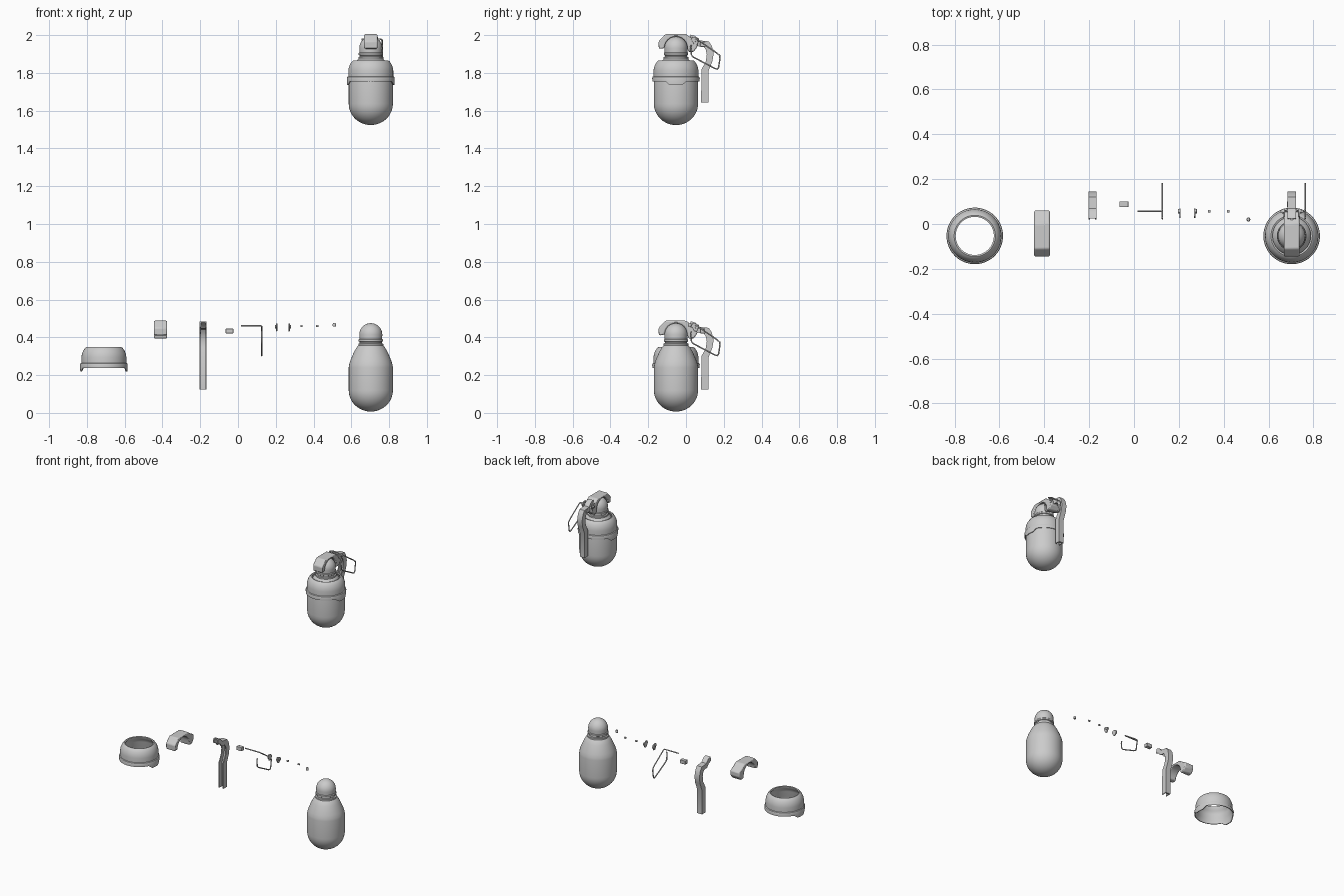
import bpy, bmesh, math
from mathutils import Vector

if "Cube" in bpy.data.objects:
    bpy.data.objects.remove(bpy.data.objects["Cube"])

CX, CY, LIFT = 0.703, -0.053, 1.517


def finish(name, bm, x=0, y=0, bevel=0, angle=35):
    bmesh.ops.recalc_face_normals(bm, faces=bm.faces)
    me = bpy.data.meshes.new(name)
    bm.to_mesh(me)
    bm.free()
    ob = bpy.data.objects.new(name, me)
    bpy.context.collection.objects.link(ob)
    ob.location = (x, y, 0)
    bpy.ops.object.select_all(action='DESELECT')
    ob.select_set(True)
    bpy.context.view_layer.objects.active = ob
    bpy.ops.object.shade_smooth_by_angle(angle=math.radians(angle))
    if bevel:
        m = ob.modifiers.new("bevel", 'BEVEL')
        m.width, m.segments, m.limit_method = bevel, 2, 'ANGLE'
    return ob


def lathe(bm, prof, n=64, closed=False, tweak=None):
    rings = []
    for r, z in prof:
        ring = []
        if r < 1e-5:
            ring = [bm.verts.new((0, 0, z))] * n
        else:
            for i in range(n):
                a = 2 * math.pi * i / n
                ring.append(bm.verts.new((r * math.cos(a), r * math.sin(a), tweak(a, z) if tweak else z)))
        rings.append(ring)
    pairs = list(zip(rings, rings[1:])) + ([(rings[-1], rings[0])] if closed else [])
    for p, q in pairs:
        for i in range(n):
            j = (i + 1) % n
            bm.faces.new(list(dict.fromkeys((p[i], p[j], q[j], q[i]))))


def prism(bm, pts, x0, x1):
    # side outline in (y, z), extruded along x
    a = [bm.verts.new((x0, *p)) for p in pts]
    b = [bm.verts.new((x1, *p)) for p in pts]
    n = len(pts)
    bm.faces.new(a)
    bm.faces.new(b[::-1])
    for i in range(n):
        bm.faces.new((a[i], a[(i + 1) % n], b[(i + 1) % n], b[i]))


def disc(cy, cz, r, n=20):
    return [(cy + r * math.cos(2 * math.pi * i / n), cz + r * math.sin(2 * math.pi * i / n)) for i in range(n)]


parts = []   # (object, assembled x)

# body: rounded base, straight wall, shoulder, ringed neck and ball top
bm = bmesh.new()
arc = [math.radians(i * 7.5) for i in range(13)]
prof = [(0.117 * math.sin(a), 0.12 - 0.113 * math.cos(a)) for a in arc]
prof += [(0.117, 0.24), (0.115, 0.255), (0.109, 0.275), (0.098, 0.302), (0.086, 0.328), (0.074, 0.348),
         (0.066, 0.356), (0.066, 0.366), (0.059, 0.369), (0.059, 0.376), (0.064, 0.379), (0.064, 0.388), (0.06, 0.392)]
prof += [(0.061 * math.cos(a), 0.414 + 0.061 * math.sin(a)) for a in arc]
prof[0] = (0, prof[0][1])
prof[-1] = (0, prof[-1][1])
lathe(bm, prof)
parts.append((finish("body", bm, CX, CY), CX))

# collar: open shell with a rim that dips into a tab on each side
def tab(a, z):
    if z > 0.248:
        return z
    d = math.degrees(math.acos(min(1, abs(math.cos(a)))))
    return z - 0.02 * max(0, min(1, (27 - d) / 12))

bm = bmesh.new()
lathe(bm, [(0.125, 0.238), (0.126, 0.256), (0.124, 0.262), (0.119, 0.265), (0.119, 0.295), (0.116, 0.313), (0.109, 0.33),
           (0.1, 0.343), (0.092, 0.349), (0.085, 0.347), (0.086, 0.338), (0.1, 0.322), (0.109, 0.302),
           (0.112, 0.27), (0.119, 0.255), (0.12, 0.238)], 80, True, tab)
parts.append((finish("collar", bm, -0.71, CY), CX))

# hood: side outline arched over the ball
bm = bmesh.new()
arch = [(CY + 0.061 * math.cos(math.radians(t)), 0.414 + 0.061 * math.sin(math.radians(t))) for t in range(0, 181, 15)]
prism(bm, [(-0.144, 0.41), (-0.145, 0.45), (-0.11, 0.488), (0.0, 0.488), (0.025, 0.47), (0.06, 0.45),
           (0.06, 0.42), (0.04, 0.394), (0.012, 0.394)] + arch, -0.035, 0.035)
parts.append((finish("fuse_hood", bm, -0.41, 0, 0.006), CX))

# lever: bent channel, outer plate with two side flanges
outer = [(.025, .485), (.05, .478), (.07, .455), (.12, .45), (.137, .425), (.146, .385), (.14, .345), (.118, .29), (.118, .125)]
inner = [(.02, .455), (.045, .445), (.06, .425), (.095, .42), (.105, .405), (.11, .38), (.105, .345), (.082, .3), (.08, .125)]
mid = [tuple(Vector(o).lerp(Vector(i), 0.25)) for o, i in zip(outer, inner)]
bm = bmesh.new()
prism(bm, outer + mid[::-1], -0.018, 0.018)
for s in (-1, 1):
    prism(bm, outer + inner[::-1], s * 0.012, s * 0.0185)
parts.append((finish("lever", bm, -0.185), CX))

# small block under the lever head
bm = bmesh.new()
prism(bm, [(0.075, 0.421), (0.101, 0.421), (0.101, 0.446), (0.075, 0.446)], -0.02, 0.02)
parts.append((finish("lever_block", bm, -0.045, 0, 0.002), CX))

# pull pin: straight shank running into a bent wire loop
loop = [(-.11, .057, .461), (-.006, .057, .461), (0, .063, .457), (0, .165, .387), (0, .178, .375),
        (0, .18, .36), (0, .172, .31), (0, .165, .303), (0, .15, .308), (0, .04, .366), (0, .029, .378),
        (0, .024, .42), (0, .03, .432)]
cu = bpy.data.curves.new("pull_pin", 'CURVE')
cu.dimensions, cu.bevel_depth, cu.bevel_resolution, cu.use_fill_caps = '3D', 0.0038, 2, True
sp = cu.splines.new('POLY')
sp.points.add(len(loop) - 1)
for p, c in zip(sp.points, loop):
    p.co = (*c, 1)
sp.use_smooth = True
pin = bpy.data.objects.new("pull_pin", cu)
bpy.context.collection.objects.link(pin)
pin.location.x = 0.126
parts.append((pin, 0.763))

# ear plates with a small boss on the outside
for name, s, x, ax in (("left_ear", -1, 0.205, 0.669), ("right_ear", 1, 0.271, 0.737)):
    bm = bmesh.new()
    prism(bm, [(0.027, 0.458), (0.034, 0.474), (0.046, 0.474), (0.068, 0.466), (0.07, 0.452),
               (0.058, 0.432), (0.044, 0.432), (0.036, 0.446)], -0.003, 0.003)
    prism(bm, disc(0.057, 0.456, 0.01), 0, s * 0.009)
    parts.append((finish(name, bm, x, 0, 0.001), ax))

# rivets
for name, x, ax in (("left_rivet", 0.336, 0.659), ("right_rivet", 0.42, 0.747)):
    bm = bmesh.new()
    prism(bm, disc(0.057, 0.46, 0.006), -0.006, 0.006)
    parts.append((finish(name, bm, x), ax))

# round stud
bm = bmesh.new()
lathe(bm, [(0, .458), (.008, .458), (.009, .462), (.009, .47), (.006, .475), (0, .476)], 20)
parts.append((finish("stud", bm, 0.51, 0.02), CX))

# assembled copy floating above
for ob, ax in parts:
    c = ob.copy()
    c.name = "assembled_" + ob.name
    c.location = (ax, ob.location.y, LIFT)
    bpy.context.collection.objects.link(c)
